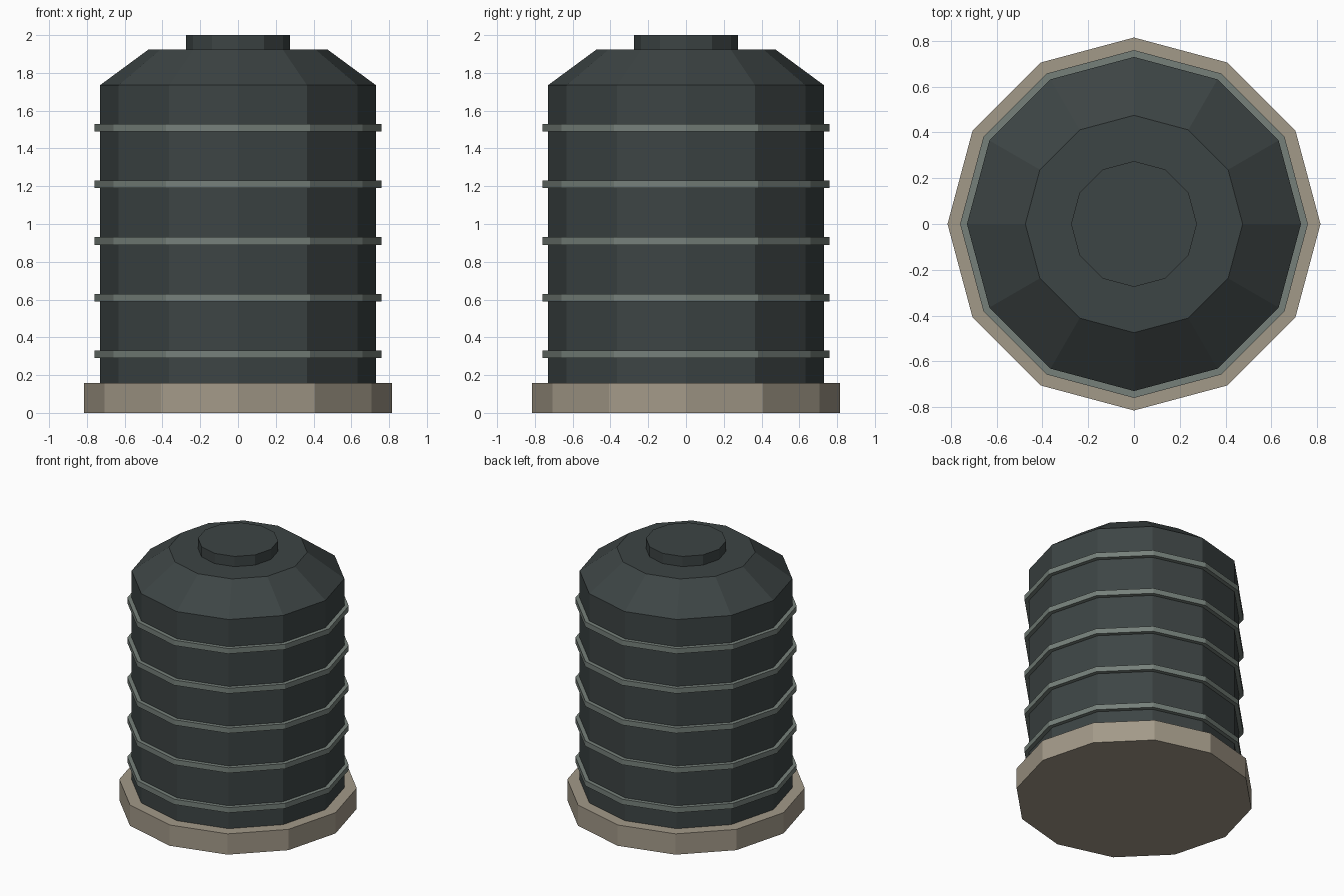
import bpy
import bmesh
from math import cos, sin, tau

SIDES = 12

cube = bpy.data.objects.get("Cube")
if cube:
    bpy.data.objects.remove(cube, do_unlink=True)


def make_material(name, rgb):
    mat = bpy.data.materials.new(name)
    mat.use_nodes = True
    color = (*rgb, 1.0)
    mat.diffuse_color = color
    bsdf = mat.node_tree.nodes["Principled BSDF"]
    bsdf.inputs["Base Color"].default_value = color
    bsdf.inputs["Roughness"].default_value = 0.8
    return mat


def lathe(name, profile, mat, closed=False):
    """Turn (radius, height) points about z; open profiles get end caps."""
    bm = bmesh.new()
    loops = [[bm.verts.new((r * cos(tau * i / SIDES), r * sin(tau * i / SIDES), z))
              for i in range(SIDES)] for r, z in profile]
    pairs = list(zip(loops, loops[1:]))
    if closed:
        pairs.append((loops[-1], loops[0]))
    else:
        bm.faces.new(loops[0][::-1])
        bm.faces.new(loops[-1])
    for low, high in pairs:
        for i in range(SIDES):
            j = (i + 1) % SIDES
            bm.faces.new((low[i], low[j], high[j], high[i]))
    bmesh.ops.recalc_face_normals(bm, faces=bm.faces)
    mesh = bpy.data.meshes.new(name)
    bm.to_mesh(mesh)
    bm.free()
    mesh.materials.append(mat)
    obj = bpy.data.objects.new(name, mesh)
    bpy.context.collection.objects.link(obj)
    return obj


dark = make_material("dark tank green", (0.046, 0.058, 0.058))
steel = make_material("grey band metal", (0.18, 0.216, 0.195))
stone = make_material("tan concrete", (0.365, 0.32, 0.248))

# Foundation slab
lathe("foundation", [(0.815, 0), (0.815, 0.157)], stone)

# Tank wall with sloped shoulder
lathe("tank_body", [(0.73, 0.157), (0.73, 1.735), (0.475, 1.923)], dark)

# Top hatch
lathe("top_hatch", [(0.275, 1.923), (0.275, 2.0)], dark)

# Evenly spaced reinforcing bands
for n in range(5):
    z = 0.31 + 0.3 * n
    lathe(f"band_{n + 1}",
          [(0.72, z - 0.02), (0.76, z - 0.02), (0.76, z + 0.02), (0.72, z + 0.02)],
          steel, closed=True)
